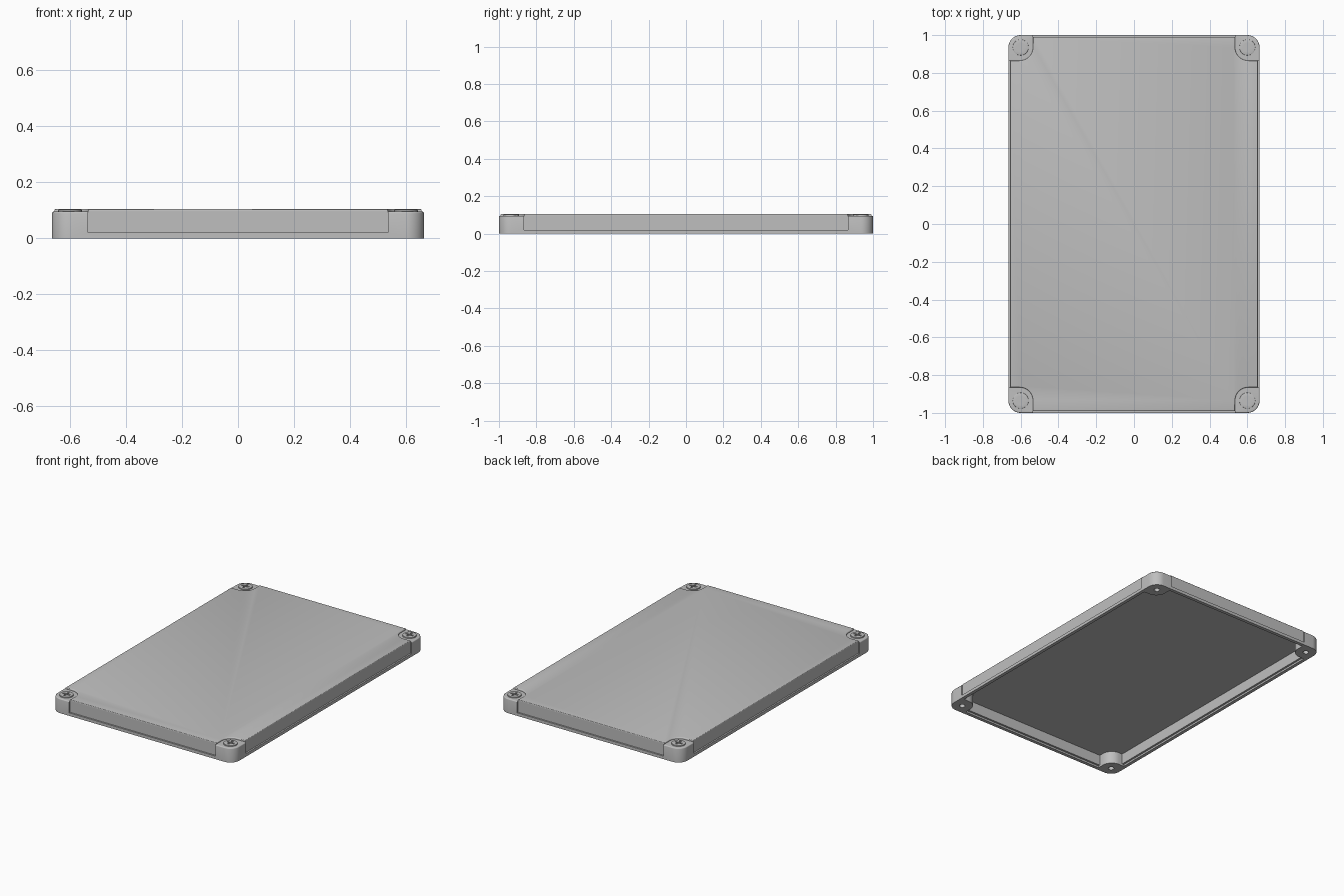
import bpy, bmesh, math
from mathutils import Matrix

if "Cube" in bpy.data.objects:
    bpy.data.objects.remove(bpy.data.objects["Cube"])

HX, HY = 0.665, 1.0            # half size of the lid
NX, NY = 0.535, 0.865          # inner limits of the corner pads
SX, SY = 0.6, 0.935            # screw centres
PAD, TOP = 0.095, 0.105        # pad and lid heights
CORNERS = [(1, 1), (-1, 1), (-1, -1), (1, -1)]

grey = bpy.data.materials.new("light grey plastic")
grey.use_nodes = True
colour = (0.52, 0.52, 0.52, 1)
grey.diffuse_color = colour
grey.node_tree.nodes["Principled BSDF"].inputs["Base Color"].default_value = colour


def arc(cx, cy, r, start, end, steps=10):
    angles = [math.radians(start + (end - start) * i / steps) for i in range(steps + 1)]
    return [(cx + r * math.cos(a), cy + r * math.sin(a)) for a in angles]


def rounded_outline(hx, hy, r):
    pts = []
    for i, (sx, sy) in enumerate(CORNERS):
        pts += arc(sx * (hx - r), sy * (hy - r), r, 90 * i, 90 * i + 90)
    return pts


def notched_outline(hx, hy, nx, ny, r):
    """Rectangle with a rounded pad taken out of each corner."""
    quarter = [(hx, ny)] + arc(nx + r, ny + r, r, 270, 180) + [(nx, hy)]
    pts = []
    for sx, sy in CORNERS:
        part = [(sx * x, sy * y) for x, y in quarter]
        pts += part if sx * sy > 0 else part[::-1]
    return pts


def new_object(name, bm):
    bmesh.ops.recalc_face_normals(bm, faces=bm.faces)
    mesh = bpy.data.meshes.new(name)
    bm.to_mesh(mesh)
    bm.free()
    mesh.materials.append(grey)
    obj = bpy.data.objects.new(name, mesh)
    bpy.context.collection.objects.link(obj)
    return obj


def prism(name, outline, z0, z1, bevel=0):
    bm = bmesh.new()
    face = bm.faces.new([bm.verts.new((x, y, z0)) for x, y in outline])
    top = bmesh.ops.extrude_face_region(bm, geom=[face])["geom"]
    verts = [g for g in top if isinstance(g, bmesh.types.BMVert)]
    bmesh.ops.translate(bm, verts=verts, vec=(0, 0, z1 - z0))
    if bevel:
        edges = [e for e in bm.edges if all(v.co.z > z1 - 1e-5 for v in e.verts)]
        bmesh.ops.bevel(bm, geom=edges, offset=bevel, segments=3, profile=0.5, affect='EDGES')
    return new_object(name, bm)


def box(bm, centre, size):
    bmesh.ops.create_cube(bm, size=1, matrix=Matrix.Translation(centre) @ Matrix.Diagonal((*size, 1)))


def boolean(obj, tool, operation='DIFFERENCE'):
    mod = obj.modifiers.new(tool.name, 'BOOLEAN')
    mod.object, mod.operation, mod.solver = tool, operation, 'EXACT'
    tool.hide_render = True
    tool.hide_set(True)


def bake(obj):
    """Apply the cuts, then remove the helper objects."""
    tools = [m.object for m in obj.modifiers]
    bpy.context.view_layer.update()
    mesh = bpy.data.meshes.new_from_object(obj.evaluated_get(bpy.context.evaluated_depsgraph_get()))
    obj.modifiers.clear()
    obj.data = mesh
    for tool in tools:
        bpy.data.objects.remove(tool)


def smooth(obj):
    bpy.ops.object.select_all(action='DESELECT')
    obj.select_set(True)
    bpy.context.view_layer.objects.active = obj
    bpy.ops.object.shade_smooth_by_angle(angle=math.radians(35))


# Lid body: full outline with the corner pads at its top
lid = prism("lid", rounded_outline(HX, HY, 0.065), 0, PAD, 0.006)

# Shallow channels along the four sides, above the bottom rim
bm = bmesh.new()
for s in (1, -1):
    box(bm, (s * (HX + 0.04), 0, 0.12), (0.1, 2 * NY, 0.2))
    box(bm, (0, s * (HY + 0.04), 0.12), (2 * NX, 0.1, 0.2))
boolean(lid, new_object("side_channels", bm))

# Raised top panel between the pads
boolean(lid, prism("top_panel", notched_outline(HX - 0.009, HY - 0.009, NX, NY, 0.07),
                   0.021, TOP, 0.006), 'UNION')

# Hollow underside with a small step at the rim
boolean(lid, prism("cavity", notched_outline(HX - 0.035, HY - 0.035, NX, NY, 0.07), -0.05, 0.082))
boolean(lid, prism("rim_step", notched_outline(HX - 0.022, HY - 0.022, NX - 0.001, NY - 0.001, 0.07),
                   -0.05, 0.012))

# Screw bores from below
for i, (sx, sy) in enumerate(CORNERS):
    boolean(lid, prism(f"bore_{i}", arc(sx * SX, sy * SY, 0.018, 0, 345, 23), -0.05, 0.07))
bake(lid)
smooth(lid)

# Cross-slot screw heads on the pads
for sx, sy in CORNERS:
    name = ("back" if sy > 0 else "front") + ("_left" if sx > 0 else "_right") + "_screw"
    x, y = sx * SX, sy * SY
    screw = prism(name, arc(x, y, 0.042, 0, 348.75, 31), PAD - 0.01, 0.102, 0.002)
    slots = []
    for size in ((0.05, 0.01, 0.02), (0.01, 0.05, 0.02)):
        bm = bmesh.new()
        box(bm, (x, y, 0.106), size)
        slots.append(new_object("slot", bm))
    for slot in slots:
        boolean(screw, slot)
    bake(screw)
    smooth(screw)
